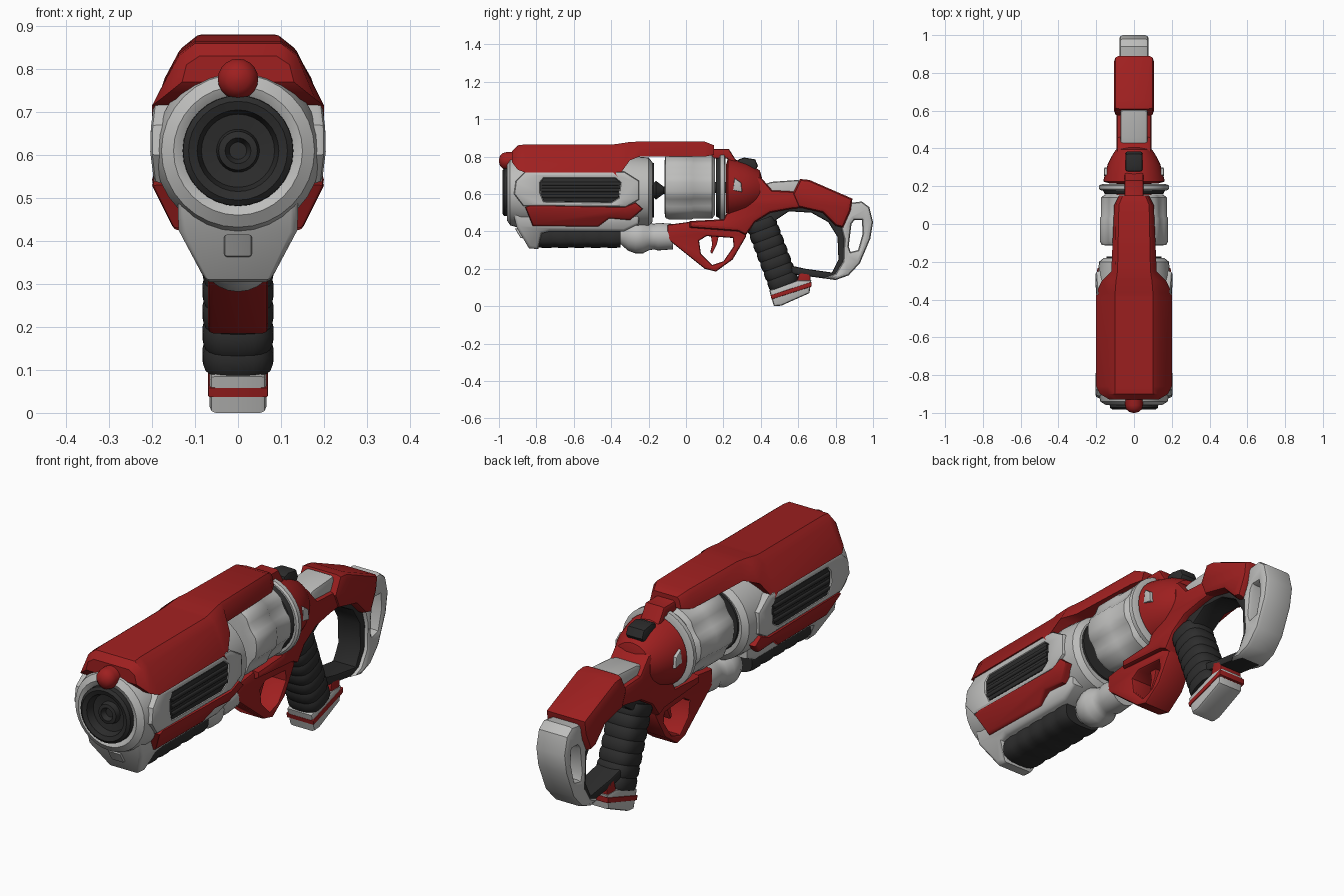
import bpy, bmesh, math
from mathutils import Matrix, Vector

old = bpy.data.objects.get("Cube")
if old:
    bpy.data.objects.remove(old)


def material(name, rgb):
    m = bpy.data.materials.new(name)
    m.use_nodes = True
    m.diffuse_color = (*rgb, 1)
    m.node_tree.nodes["Principled BSDF"].inputs["Base Color"].default_value = (*rgb, 1)
    return m


RED = material("deep red", (.345, .014, .014))
GREY = material("light grey", (.51, .51, .5))
DARK = material("charcoal", (.026, .026, .026))
parts = []


def finish(name, bm, mat):
    bmesh.ops.remove_doubles(bm, verts=bm.verts, dist=.0005)
    bmesh.ops.recalc_face_normals(bm, faces=bm.faces)
    me = bpy.data.meshes.new(name)
    bm.to_mesh(me)
    bm.free()
    me.materials.clear()
    me.materials.append(mat)
    ob = bpy.data.objects.new(name, me)
    bpy.context.collection.objects.link(ob)
    parts.append(ob)
    return ob


def loft(name, mat, rings):
    """Skin closed rings of equal length and cap both ends."""
    bm = bmesh.new()
    vs = [[bm.verts.new(p) for p in r] for r in rings]
    n = len(vs[0])
    for a, b in zip(vs, vs[1:]):
        for i in range(n):
            bm.faces.new((a[i], a[(i + 1) % n], b[(i + 1) % n], b[i]))
    bm.faces.new(vs[0])
    bm.faces.new(vs[-1])
    return finish(name, bm, mat)


def lathe(name, mat, profile, zc, n=32, flute=0):
    """Turn (y, radius) points about a lengthwise axis at height zc."""
    rings = []
    for y, r in profile:
        ring = []
        for i in range(n):
            a = math.tau * i / n
            q = max(r, .001) * (1 - flute * max(0, -math.cos(6 * a)))
            ring.append((q * math.cos(a), y, zc + q * math.sin(a)))
        rings.append(ring)
    return loft(name, mat, rings)


def plate(name, mat, hw, loops, bevel=.012, taper=None):
    """Side outline in (y, z), with optional holes, spread to half width hw."""
    cu = bpy.data.curves.new(name, "CURVE")
    cu.dimensions, cu.fill_mode = "2D", "BOTH"
    cu.extrude, cu.bevel_depth, cu.offset = hw - bevel, bevel, -bevel
    cu.bevel_resolution = 1
    for loop in loops:
        s = cu.splines.new("POLY")
        s.points.add(len(loop) - 1)
        for p, (y, z) in zip(s.points, loop):
            p.co = (y, z, 0, 1)
        s.use_cyclic_u = True
    tmp = bpy.data.objects.new(name, cu)
    me = bpy.data.meshes.new_from_object(tmp)
    bm = bmesh.new()
    bm.from_mesh(me)
    bpy.data.objects.remove(tmp)
    bpy.data.curves.remove(cu)
    bpy.data.meshes.remove(me)
    bm.transform(Matrix(((0, 0, 1, 0), (1, 0, 0, 0), (0, 1, 0, 0), (0, 0, 0, 1))))
    if taper:
        for v in bm.verts:
            v.co.x *= taper(v.co.z)
    return finish(name, bm, mat)


def ribbed(name, mat, a, b, hw, depth, ribs, groove=.1):
    """Oval handle from a to b in (y, z), with raised ribs."""
    a, b = Vector(a), Vector(b)
    d = (b - a).normalized()
    nrm = Vector((-d.y, d.x))
    rings = []
    for k in range(ribs * 4 + 1):
        s = 1 - groove * (k % 4 == 0)
        c = a.lerp(b, k / (ribs * 4))
        ring = []
        for i in range(20):
            t = math.tau * i / 20
            u, w = math.cos(t), math.sin(t)
            u, w = [math.copysign(abs(e) ** .7, e) for e in (u, w)]
            p = c + nrm * depth * s * w
            ring.append((hw * s * u, p.x, p.y))
        rings.append(ring)
    return loft(name, mat, rings)


# Barrel housing, muzzle and sight bead
lathe("barrel_housing", GREY, [(-.93, .11), (-.95, .13), (-.958, .15), (-.94, .178), (-.88, .194),
                               (-.3, .194), (-.2, .185), (-.18, .16)], .61)
lathe("muzzle", DARK, [(-.92, .13), (-.972, .128), (-.982, .115), (-.975, .095), (-.94, .085),
                       (-.935, .05), (-.96, .045), (-.963, .03), (-.94, .02)], .61)
lathe("sight_bead", RED, [(-1, .005), (-.995, .026), (-.98, .042), (-.96, .047), (-.88, .047)], .777, 20)
lathe("barrel_rear_disc", DARK, [(-.19, .15), (-.172, .145)], .62)
lathe("barrel_cone", DARK, [(-.18, .03), (-.16, .05), (-.12, .02), (-.08, .02)], .62, 16)

# Upper shell running back into the narrow bridge: y, then width and height of three corners
shell = [(-.93, .09, .83, .12, .81, .13, .77), (-.9, .1, .86, .138, .83, .18, .73),
         (-.86, .1, .865, .138, .835, .2, .715), (-.39, .1, .865, .138, .835, .2, .715),
         (-.365, .1, .868, .138, .84, .2, .69), (-.3, .095, .878, .13, .85, .17, .78),
         (-.25, .087, .88, .1, .865, .12, .8), (.1, .08, .88, .095, .86, .105, .8),
         (.15, .06, .86, .07, .85, .08, .81)]
rings = []
for y, a, za, b, zb, c, zc in shell:
    half = [(c, zc), (b, zb), (a, za)]
    rings.append([(x, y, z) for x, z in half] + [(-x, y, z) for x, z in half[::-1]])
loft("upper_shell", RED, rings)
plate("rear_spine", RED, .05, [[(.1, .79), (.1, .86), (.14, .84), (.23, .84), (.28, .76), (.24, .7), (.22, .79)]])

# Side vents with louvres
vent = [(-.78, .61), (-.76, .56), (-.4, .555), (-.36, .58), (-.35, .66), (-.38, .685), (-.76, .685), (-.78, .66)]
plate("vent_frame", GREY, .207, [[(-.92, .6), (-.87, .535), (-.32, .53), (-.25, .57), (-.25, .67),
                                  (-.33, .72), (-.86, .72), (-.91, .67)], vent], .014,
      lambda z: 1 - .6 * abs(z - .63))
plate("vent_backing", DARK, .194, [vent], .002)
for side in (-1, 1):
    for k in range(3):
        z = .588 + .033 * k
        ob = ribbed("vent_louvre", DARK, (-.77, z), (-.36, z), .012, .01, 1, 0)
        ob.location.x = side * .189

# Lower side rails
plate("side_rail", RED, .2, [[(-.86, .53), (-.82, .43), (-.47, .425), (-.41, .47), (-.3, .46), (-.23, .52),
                              (-.27, .555), (-.33, .53), (-.83, .54)]], .01,
      lambda z: min(1, .74 + (z - .425) * 2.5))

# Fore carriage, front tab, fore grip and rear collar
plate("fore_carriage", GREY, .14, [[(-.93, .52), (-.905, .42), (-.84, .31), (-.79, .305), (-.77, .39), (-.73, .4),
                                    (-.33, .4), (-.25, .44), (-.25, .5)]], .015,
      lambda z: min(1, .55 + (z - .31) * 3.8))
plate("front_tab", GREY, .032, [[(-.915, .415), (-.885, .365), (-.85, .36), (-.85, .415)]], .006)
ribbed("fore_grip", DARK, (-.79, .372), (-.35, .372), .1, .06, 5, .05)
lathe("fore_collar", GREY, [(-.35, .04), (-.31, .075), (-.27, .09), (-.23, .09), (-.2, .073), (-.17, .068),
                            (-.15, .074), (-.07, .068)], .372, 24)

# Rotating drum and rear ring
lathe("drum", GREY, [(-.115, .14), (-.11, .172), (-.09, .181), (.03, .181), (.04, .175), (.14, .175), (.155, .155)],
      .638, 48, .07)
lathe("drum_axle", DARK, [(-.1, .03), (.22, .03)], .635, 16)
lathe("ring_face", DARK, [(.16, .155), (.178, .165)], .635)
lathe("rear_ring", GREY, [(.178, .175), (.185, .184), (.205, .184), (.212, .165)], .632)

# Receiver dome, its side windows and the hammer
lathe("receiver_dome", RED, [(.215, .13), (.225, .163), (.26, .155), (.32, .138), (.37, .112), (.395, .095),
                             (.405, .06)], .63)
plate("dome_window", GREY, .158, [[(.25, .62), (.3, .61), (.295, .66), (.26, .685)]], .006)
plate("hammer", DARK, .045, [[(.27, .73), (.28, .785), (.31, .795), (.37, .785), (.385, .75), (.36, .71)]])

# Frame, neck and stock
plate("frame", RED, .092, [[(.02, .42), (.02, .455), (.2, .465), (.25, .56), (.26, .72), (.4, .69), (.46, .62),
                            (.64, .61), (.66, .53), (.56, .52), (.45, .5), (.37, .45), (.32, .38), (.28, .4)]], .02)
plate("neck", GREY, .072, [[(.4, .58), (.41, .65), (.46, .665), (.6, .675), (.65, .6)]], .015)
plate("stock_shell", RED, .105, [[(.57, .6), (.61, .68), (.66, .675), (.89, .575), (.88, .51), (.84, .42),
                                  (.8, .43), (.73, .5), (.6, .53)]], .025)
plate("handle_liner", DARK, .06, [
    [(.35, .42), (.42, .51), (.6, .545), (.73, .53), (.82, .46), (.855, .35), (.85, .22), (.8, .14), (.58, .17),
     (.48, .2)],
    [(.45, .44), (.55, .507), (.67, .5), (.76, .45), (.81, .37), (.815, .25), (.78, .18), (.64, .2), (.55, .22)]], .01)
plate("stock_end", GREY, .078, [
    [(.86, .55), (.94, .56), (.98, .53), (1, .45), (.985, .36), (.93, .23), (.87, .165), (.8, .14), (.74, .15),
     (.8, .175), (.84, .24), (.845, .36), (.83, .42), (.86, .48)],
    [(.885, .44), (.9, .46), (.94, .46), (.945, .39), (.92, .3), (.88, .29), (.87, .32)]], .019)

# Rear grip with its banded foot
ribbed("rear_grip", DARK, (.395, .46), (.527, .11), .083, .083, 7, .06)
plate("grip_foot", GREY, .066, [[(.445, .085), (.47, 0), (.51, .003), (.66, .07), (.67, .14), (.6, .14)]], .014)
plate("foot_band", RED, .07, [[(.452, .058), (.458, .037), (.672, .105), (.672, .13)]], .004)
plate("foot_heel", RED, .06, [[(.59, .12), (.665, .1), (.665, .185), (.61, .2)]], .01)

# Trigger guard and trigger
plate("trigger_guard", RED, .07, [
    [(-.1, .36), (-.1, .435), (.05, .455), (.33, .45), (.32, .37), (.25, .25), (.16, .185), (.1, .2)],
    [(.07, .35), (.11, .375), (.25, .365), (.255, .32), (.2, .24), (.14, .22), (.08, .28)]], .012)
plate("trigger", RED, .02, [[(.13, .4), (.18, .4), (.165, .33), (.14, .28), (.13, .29), (.14, .33)]], .004)

# Shading
for ob in parts:
    bpy.ops.object.select_all(action="DESELECT")
    ob.select_set(True)
    bpy.context.view_layer.objects.active = ob
    bpy.ops.object.shade_smooth_by_angle(angle=math.radians(35))
